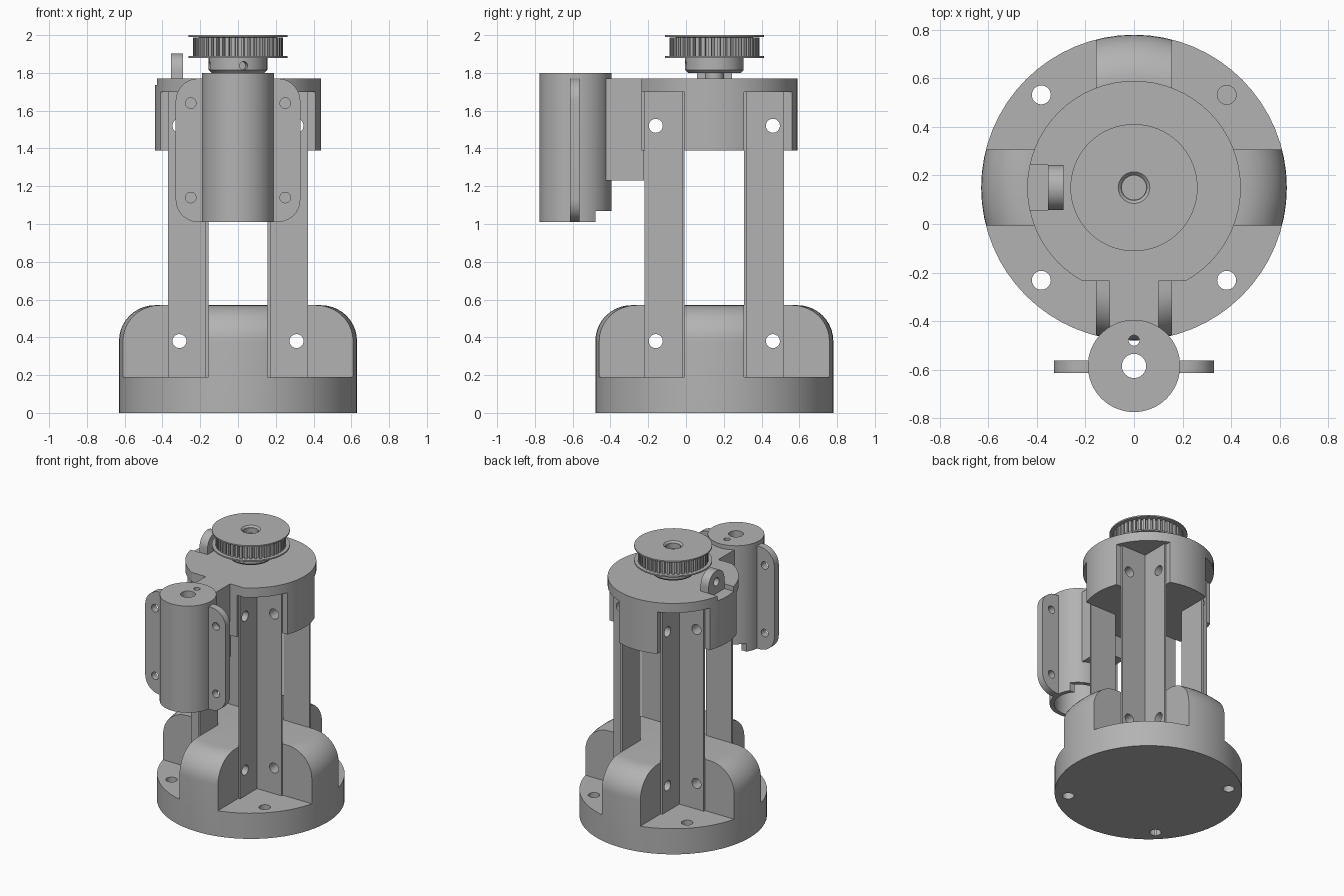
import bpy, bmesh, math
from mathutils import Matrix, Vector

cube = bpy.data.objects.get("Cube")
if cube:
    bpy.data.objects.remove(cube, do_unlink=True)

AXIS_Y = 0.15       # main vertical axis
MOTOR_Y = -0.585    # axis of the side housing
ARM = 0.157         # half width of the cross arms

grey = bpy.data.materials.new("plain_grey")
grey.use_nodes = True
grey.diffuse_color = (0.45, 0.45, 0.45, 1)
grey.node_tree.nodes["Principled BSDF"].inputs["Base Color"].default_value = grey.diffuse_color


def make(name, bm):
    bmesh.ops.recalc_face_normals(bm, faces=bm.faces)
    mesh = bpy.data.meshes.new(name)
    bm.to_mesh(mesh)
    bm.free()
    mesh.materials.append(grey)
    ob = bpy.data.objects.new(name, mesh)
    bpy.context.collection.objects.link(ob)
    return ob


def box(name, x0, x1, y0, y1, z0, z1):
    bm = bmesh.new()
    bmesh.ops.create_cube(bm, size=1)
    for v in bm.verts:
        v.co = Vector((x1 if v.co.x > 0 else x0, y1 if v.co.y > 0 else y0, z1 if v.co.z > 0 else z0))
    return make(name, bm)


def rod(name, a, b, r, n=32):
    a, b = Vector(a), Vector(b)
    turn = (b - a).to_track_quat('Z', 'Y').to_matrix().to_4x4()
    bm = bmesh.new()
    bmesh.ops.create_cone(bm, cap_ends=True, segments=n, radius1=r, radius2=r,
                          depth=(b - a).length, matrix=Matrix.Translation((a + b) / 2) @ turn)
    return make(name, bm)


def lathe(name, profile, cy, n=64, closed=False):
    bm = bmesh.new()
    vs = [bm.verts.new((r, 0, z)) for r, z in profile]
    es = [bm.edges.new(p) for p in zip(vs, vs[1:])]
    if closed:
        es.append(bm.edges.new((vs[-1], vs[0])))
    bmesh.ops.spin(bm, geom=vs + es, cent=(0, 0, 0), axis=(0, 0, 1),
                   angle=math.tau, steps=n, use_duplicate=False)
    bmesh.ops.remove_doubles(bm, verts=bm.verts, dist=1e-5)
    bmesh.ops.translate(bm, verts=bm.verts, vec=(0, cy, 0))
    return make(name, bm)


def prism(name, outline, direction):
    bm = bmesh.new()
    face = bm.faces.new([bm.verts.new(p) for p in outline])
    out = bmesh.ops.extrude_face_region(bm, geom=[face])["geom"]
    bmesh.ops.translate(bm, vec=direction, verts=[e for e in out if isinstance(e, bmesh.types.BMVert)])
    return make(name, bm)


def boolean(target, others, op='DIFFERENCE'):
    for other in others:
        mod = target.modifiers.new("cut", 'BOOLEAN')
        mod.operation, mod.solver, mod.object = op, 'EXACT', other
        graph = bpy.context.evaluated_depsgraph_get()
        mesh = bpy.data.meshes.new_from_object(target.evaluated_get(graph))
        target.modifiers.clear()
        target.data = mesh
        bpy.data.objects.remove(other, do_unlink=True)


def arc(cx, cz, r, a0, a1, n=10):
    return [(cx + r * math.cos(math.radians(a0 + (a1 - a0) * i / n)),
             cz + r * math.sin(math.radians(a0 + (a1 - a0) * i / n))) for i in range(n + 1)]


CORNERS = [(sx, sy) for sx in (-1, 1) for sy in (-1, 1)]


def quadrants(z0, z1):
    return [box("cutter", *sorted((sx * ARM, sx)), *sorted((AXIS_Y + sy * ARM, AXIS_Y + sy)), z0, z1)
            for sx, sy in CORNERS]


def bolt_holes(z):
    lines = [rod("cutter", (s * 0.31, -0.5, z), (s * 0.31, 1, z), 0.037) for s in (-1, 1)]
    return lines + [rod("cutter", (-1, AXIS_Y + s * 0.31, z), (1, AXIS_Y + s * 0.31, z), 0.037)
                    for s in (-1, 1)]


# Base: round foot carrying a cross with rounded shoulders
base = lathe("base", [(0, 0), (0.63, 0)] + arc(0.44, 0.38, 0.19, 0, 90) + [(0, 0.57)], AXIS_Y)
boolean(base, quadrants(0.19, 1) + bolt_holes(0.38))
boolean(base, [rod("cutter", (sx * 0.382, AXIS_Y + sy * 0.382, -1), (sx * 0.382, AXIS_Y + sy * 0.382, 1), 0.039)
               for sx, sy in CORNERS])

# Four angle-section legs opening outward
for sx, sy in CORNERS:
    side = ("right" if sx < 0 else "left") + ("_front_leg" if sy < 0 else "_back_leg")
    a, t, e = ARM, ARM + 0.014, 0.37
    section = [(a, a), (e, a), (e, t), (t, t), (t, e), (a, e)]
    leg = prism(side, [(sx * x, AXIS_Y + sy * y, 0.19) for x, y in section], (0, 0, 1.51))
    holes = []
    for z in (0.38, 1.52):
        x, y = sx * 0.31, AXIS_Y + sy * 0.31
        holes += [rod("cutter", (x, AXIS_Y, z), (x, y + sy * 0.2, z), 0.037),
                  rod("cutter", (0, y, z), (x + sx * 0.2, y, z), 0.037)]
    boolean(leg, holes)

# Top cap with leg pockets, a flat front and a shallow notch on its right
cap = lathe("top_cap", [(0, 1.39), (0.44, 1.39), (0.44, 1.77), (0, 1.77)], AXIS_Y)
boolean(cap, quadrants(1, 1.70) + bolt_holes(1.52))
boolean(cap, [box("cutter", -1, 1, -1, -0.235, 1, 2),
              box("cutter", -1, -0.355, 0.057, 0.243, 1.735, 2)])

# Upright tab with a round top and a cross hole
tab_outline = [(0.057, 1.735), (0.243, 1.735)] + arc(0.15, 1.81, 0.093, 0, 180, 20)
tab = prism("sensor_tab", [(-0.355, y, z) for y, z in tab_outline], (0.065, 0, 0))
boolean(tab, [rod("cutter", (-0.5, 0.15, 1.82), (-0.2, 0.15, 1.82), 0.03)])

# Bracket between cap and side housing
bracket = box("housing_bracket", -0.1, 0.1, -0.44, -0.222, 1.23, 1.77)

# Side housing: tube with a closed top and two ears
housing = lathe("side_housing", [(0, 1.80), (0.19, 1.80), (0.19, 1.01), (0.16, 1.01),
                                 (0.16, 1.74), (0, 1.74)], MOTOR_Y)
boolean(housing, [box("cutter", -1, 1, -0.48, 0, 0.9, 1.07),
                  rod("cutter", (0, MOTOR_Y, 1.6), (0, MOTOR_Y, 2), 0.05),
                  rod("cutter", (0, -0.48, 1.6), (0, -0.48, 2), 0.022)])
for s, name in ((-1, "right_ear"), (1, "left_ear")):
    outline = [(0.175, 1.01)] + arc(0.21, 1.13, 0.12, -90, 0) + arc(0.21, 1.65, 0.12, 0, 90) + [(0.175, 1.77)]
    ear = prism(name, [(s * x, -0.615, z) for x, z in outline], (0, 0.052, 0))
    boolean(ear, [rod("cutter", (s * 0.25, -1, z), (s * 0.25, 0, z), 0.028) for z in (1.14, 1.64)])

# Drive shaft and pulley: hub, flanges and toothed ring
rod("drive_shaft", (0, AXIS_Y, 1.6), (0, AXIS_Y, 1.95), 0.05)
hub = lathe("pulley_hub", [(0.05, 1.80), (0.14, 1.80), (0.155, 1.815), (0.155, 1.885), (0.05, 1.885)],
            AXIS_Y, closed=True)
screws = []
for angle in (-79, -169):
    d = Vector((math.cos(math.radians(angle)), math.sin(math.radians(angle)), 0))
    p = Vector((0, AXIS_Y, 1.838))
    screws.append(rod("cutter", p + d * 0.1, p + d * 0.2, 0.022, 20))
boolean(hub, screws)
lathe("lower_flange", [(0.05, 1.88), (0.262, 1.88), (0.262, 1.89), (0.05, 1.893)], AXIS_Y, closed=True)
lathe("upper_flange", [(0.05, 1.985), (0.262, 1.99), (0.262, 2.0), (0.065, 2.0), (0.05, 1.985)][:4],
      AXIS_Y, closed=True)
TEETH = 44
ring = []
for i in range(TEETH):
    for part, r in ((0, 0.238), (0.55, 0.238), (0.6, 0.216), (0.95, 0.216)):
        a = math.tau * (i + part) / TEETH
        ring.append((r * math.cos(a), AXIS_Y + r * math.sin(a), 1.888))
teeth = prism("pulley_teeth", ring, (0, 0, 0.1))
boolean(teeth, [rod("cutter", (0, AXIS_Y, 1.8), (0, AXIS_Y, 2.1), 0.05)])

# Smooth round surfaces, keep edges sharp
for ob in bpy.context.scene.objects:
    ob.select_set(ob.type == 'MESH')
bpy.context.view_layer.objects.active = base
bpy.ops.object.shade_smooth_by_angle(angle=math.radians(25))
